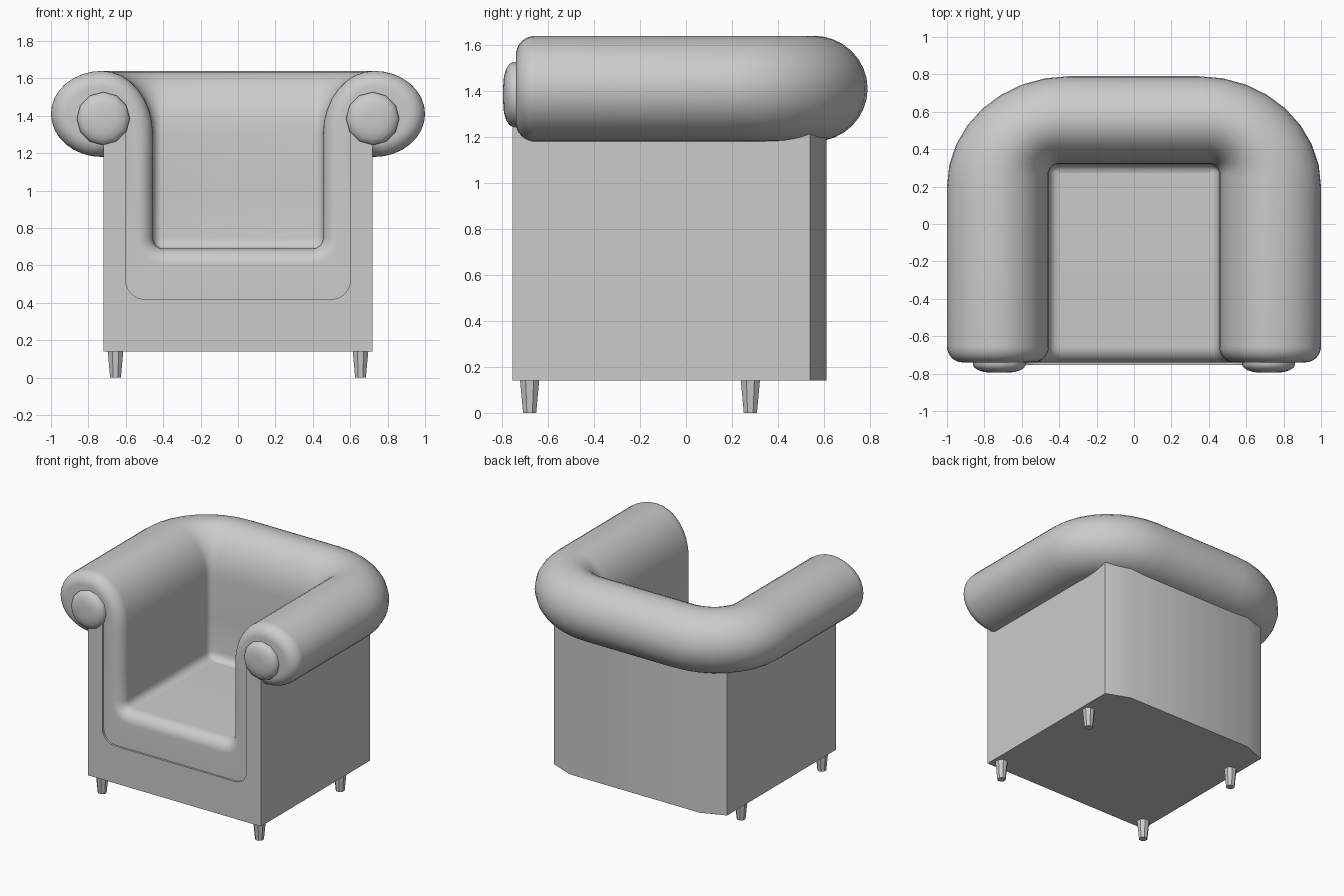
import bpy, bmesh
from math import sin, cos, pi, radians
from mathutils import Vector

if "Cube" in bpy.data.objects:
    bpy.data.objects.remove(bpy.data.objects["Cube"])


def loft(name, rings, smooth=True):
    """Skin a list of closed rings and cap both ends."""
    bm = bmesh.new()
    vs = [[bm.verts.new(p) for p in r] for r in rings]
    n = len(vs[0])
    for a, b in zip(vs, vs[1:]):
        for i in range(n):
            j = (i + 1) % n
            bm.faces.new((a[i], a[j], b[j], b[i]))
    bm.faces.new(vs[0])
    bm.faces.new(vs[-1])
    bmesh.ops.recalc_face_normals(bm, faces=bm.faces)
    me = bpy.data.meshes.new(name)
    bm.to_mesh(me)
    bm.free()
    ob = bpy.data.objects.new(name, me)
    bpy.context.collection.objects.link(ob)
    if smooth:
        shade(ob)
    return ob


def shade(ob):
    bpy.ops.object.select_all(action='DESELECT')
    bpy.context.view_layer.objects.active = ob
    ob.select_set(True)
    bpy.ops.object.shade_smooth_by_angle(angle=radians(40))


FRONT, R = -0.74, 0.085          # upholstery front plane, front edge rounding
IN_X, OUT_X, IN_Y, OUT_Y = 0.455, 1.0, 0.32, 0.79
W = OUT_X - IN_X
SEAT_Z, FIL = 0.69, 0.055
ARC = [k * pi / 16 for k in range(9)]

# Body: prism with chamfered back corners and a U-shaped opening
half = [(0.72, -0.755), (0.72, 0.54), (0.54, 0.61)]
foot = half + [(-x, y) for x, y in reversed(half)]
body = loft("body", [[(x, y, z) for x, y in foot] for z in (0.14, 1.32)], False)
u = [(0.5 + 0.1 * sin(a), 0.52 - 0.1 * cos(a)) for a in ARC] + [(0.6, 2.0)]
u += [(-x, z) for x, z in reversed(u)]
cutter = loft("opening_cutter", [[(x, y, z) for x, z in u] for y in (-1, 0.46)], False)
cutter.hide_render = True
mod = body.modifiers.new("opening", 'BOOLEAN')
mod.object, mod.operation, mod.solver = cutter, 'DIFFERENCE', 'EXACT'
bpy.context.view_layer.objects.active = body
bpy.ops.object.modifier_apply(modifier=mod.name)
bpy.data.objects.remove(cutter)
shade(body)

# Cross-section of rolled arm and inner wall, as x and z at the arm
mid = (IN_X + OUT_X) / 2
sec = [(mid + W / 2 * cos(a), 1.41 + 0.23 * sin(a))
       for a in [-pi / 2 + k * pi / 16 for k in range(17)]]
sec += [(mid - W / 2 * sin(a), 1.30 + 0.34 * cos(a)) for a in ARC[1:]]
sec += [(IN_X, 1.0)]
sec += [(IN_X - FIL + FIL * cos(a), SEAT_Z + FIL - FIL * sin(a)) for a in ARC[::2]]
visible = len(sec)
sec += [(IN_X - FIL, 0.40), (0.62, 0.40), (0.62, 1.22)]


def inset(d):
    """Section moved inward by d along its visible outline."""
    out = []
    for i, p in enumerate(sec):
        if i >= visible:
            out.append(p)
            continue
        a = Vector(sec[max(i - 1, 0)])
        b = Vector(sec[min(i + 1, visible - 1)])
        t = (b - a).normalized()
        if i == 0:
            t = Vector((1, 0))
        if i == visible - 1:
            t = Vector((-1, 0))
        out.append((p[0] - t.y * d, p[1] + t.x * d))
    return out


# Stations along the right half: rounded front, straight arm, back corner
rings = []
for a in reversed(ARC):
    y = FRONT + R - R * sin(a)
    rings.append([(x, y, z) for x, z in inset(R * (1 - cos(a)))])
for a in ARC:
    pin = Vector((IN_X - 0.05 + 0.05 * cos(a), IN_Y - 0.05 + 0.05 * sin(a)))
    pout = Vector((0.35 + 0.65 * cos(a), 0.20 + (OUT_Y - 0.20) * sin(a)))
    ring = []
    for x, z in sec:
        p = pin.lerp(pout, (x - IN_X) / W)
        ring.append((p.x, p.y, z))
    rings.append(ring)
rings += [[(-x, y, z) for x, y, z in r] for r in reversed(rings)]
loft("rolled_arms_and_back", rings)

# Seat with rounded front edge
prof = [(0.29, 0.40), (0.29, SEAT_Z)]
prof += [(FRONT + R - R * sin(a), SEAT_Z - R + R * cos(a)) for a in ARC]
prof += [(FRONT, 0.40)]
sx = IN_X - FIL
loft("seat", [[(x, y, z) for y, z in prof] for x in (-sx, sx)])

# Arm end buttons and tapered legs
for side, s in (("left", -1), ("right", 1)):
    dome = [(0.14, -0.70), (0.142, -0.752), (0.133, -0.768), (0.112, -0.782), (0.08, -0.792), (0.04, -0.795)]
    loft("arm_button_" + side,
         [[(s * 0.72 + r * cos(k * pi / 6), y, 1.385 + r * sin(k * pi / 6))
           for k in range(12)] for r, y in dome])
    for end, y in (("front", -0.68), ("back", 0.28)):
        loft(f"{end}_leg_{side}",
             [[(s * 0.655 + r * cos((k + .5) * pi / 4), y + r * sin((k + .5) * pi / 4), z)
               for k in range(8)] for r, z in ((0.031, 0), (0.046, 0.15))])
